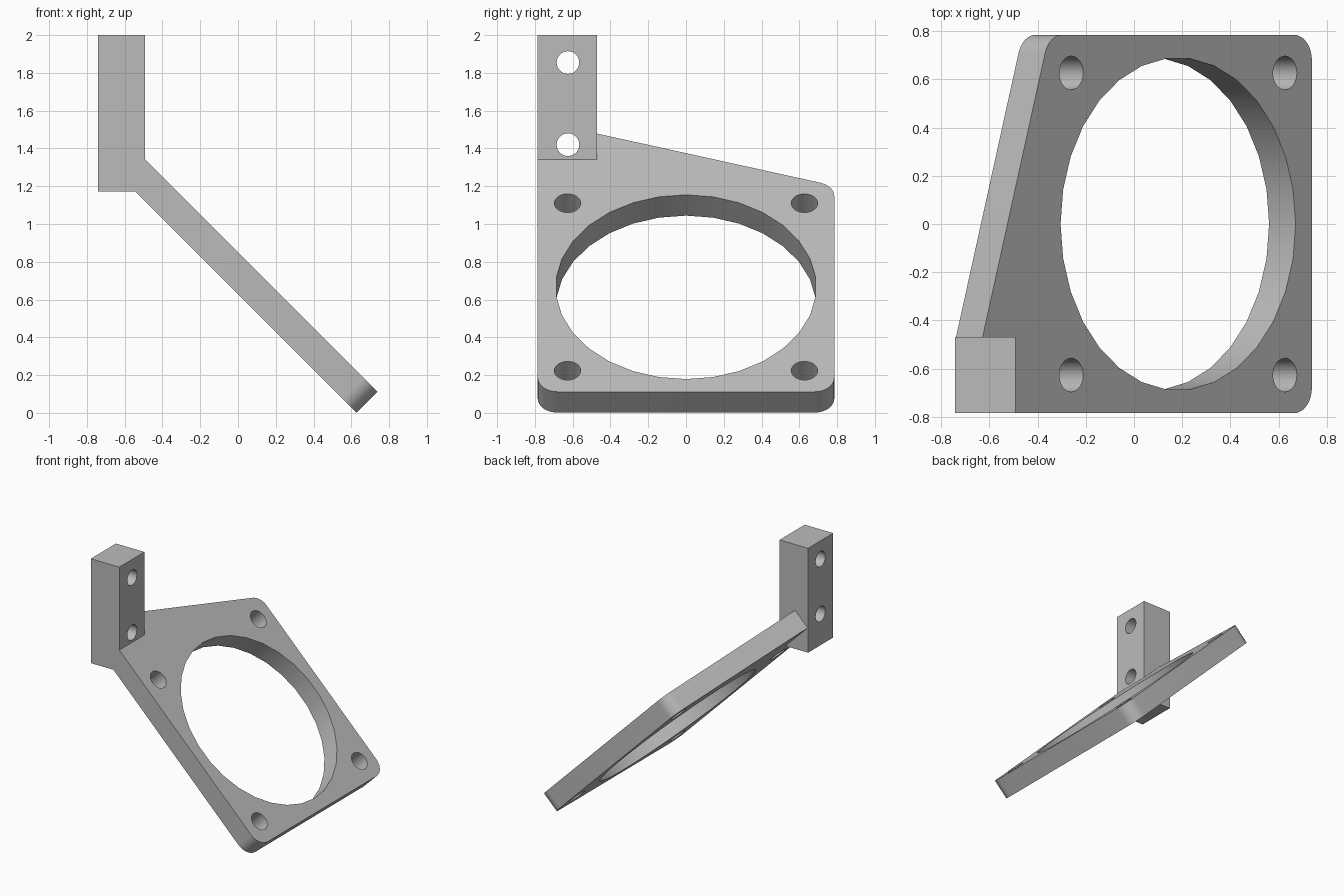
import bpy, bmesh, math
from mathutils import Matrix, Vector

if "Cube" in bpy.data.objects:
    bpy.data.objects.remove(bpy.data.objects["Cube"])

grey = bpy.data.materials.new("grey plastic")
grey.diffuse_color = (0.5, 0.5, 0.5, 1)
grey.use_nodes = True
grey.node_tree.nodes["Principled BSDF"].inputs["Base Color"].default_value = grey.diffuse_color

HALF, CORNER = 0.785, 0.105          # half width of the plate, corner radius
LOW, HIGH = 0.445, 0.601             # plate underside and top along its normal
MID = -0.342                         # plate centre along the slope
TILT = Matrix.Rotation(math.radians(45), 4, 'Y')


def new_object(name, bm, matrix=Matrix.Identity(4)):
    bm.transform(matrix)
    bmesh.ops.recalc_face_normals(bm, faces=bm.faces)
    mesh = bpy.data.meshes.new(name)
    bm.to_mesh(mesh)
    bm.free()
    mesh.materials.append(grey)
    ob = bpy.data.objects.new(name, mesh)
    bpy.context.collection.objects.link(ob)
    return ob


def prism(name, outline, z0, z1, matrix):
    bm = bmesh.new()
    face = bm.faces.new([bm.verts.new((x, y, z0)) for x, y in outline])
    top = bmesh.ops.extrude_face_region(bm, geom=[face])["geom"]
    verts = [v for v in top if isinstance(v, bmesh.types.BMVert)]
    bmesh.ops.translate(bm, verts=verts, vec=(0, 0, z1 - z0))
    return new_object(name, bm, matrix)


def arc(cx, cy, r, a0, a1, n):
    angles = [math.radians(a0 + (a1 - a0) * i / n) for i in range(n + 1)]
    return [(cx + r * math.cos(a), cy + r * math.sin(a)) for a in angles]


def cylinder(name, cx, cy, r, n, z0, z1, matrix):
    return prism(name, arc(cx, cy, r, 0, 360, n)[:-1], z0, z1, matrix)


def combine(target, other, operation):
    mod = target.modifiers.new(operation.lower(), 'BOOLEAN')
    mod.operation, mod.object, mod.solver = operation, other, 'EXACT'
    bpy.context.view_layer.objects.active = target
    bpy.ops.object.modifier_apply(modifier=mod.name)
    bpy.data.objects.remove(other)


# Sloping plate: rounded square with a tapering arm up to the mounting block
inner = HALF - CORNER
tab = (-1.49, -0.47)
centre = (MID - inner, inner)
to_tab = Vector(tab) - Vector(centre)
tangent = (math.degrees(math.atan2(to_tab.y, to_tab.x)) % 360
           - math.degrees(math.acos(CORNER / to_tab.length)))
outline = ([(tab[0], -HALF)]
           + arc(MID + inner, -inner, CORNER, -90, 0, 10)
           + arc(MID + inner, inner, CORNER, 0, 90, 10)
           + arc(*centre, CORNER, 90, tangent, 8)
           + [tab])
bracket = prism("fan_bracket", outline, LOW, HIGH, TILT)

# Upright mounting block
block = prism("mounting_block",
              [(-0.742, -HALF), (-0.492, -HALF), (-0.492, -0.47), (-0.742, -0.47)],
              1.172, 2.0, Matrix.Identity(4))
combine(bracket, block, 'UNION')

# Large opening and four screw holes through the plate
cutters = [cylinder("opening_cutter", MID, 0, 0.69, 30, LOW - 0.1, HIGH + 0.1, TILT)]
for su in (-1, 1):
    for sy in (-1, 1):
        cutters.append(cylinder("screw_cutter", MID + su * 0.627, sy * 0.627, 0.07, 28,
                                LOW - 0.05, HIGH + 0.05, TILT))

# Two screw holes through the block, running along x
for z in (1.855, 1.42):
    place = Matrix.Translation((0, -0.625, z)) @ Matrix.Rotation(math.radians(90), 4, 'Y')
    cutters.append(cylinder("block_cutter", 0, 0, 0.06, 28, -0.9, -0.4, place))

for cutter in cutters:
    combine(bracket, cutter, 'DIFFERENCE')

# Smooth round walls, crisp edges
bpy.ops.object.select_all(action='DESELECT')
bracket.select_set(True)
bpy.context.view_layer.objects.active = bracket
bpy.ops.object.shade_smooth_by_angle(angle=math.radians(30))
